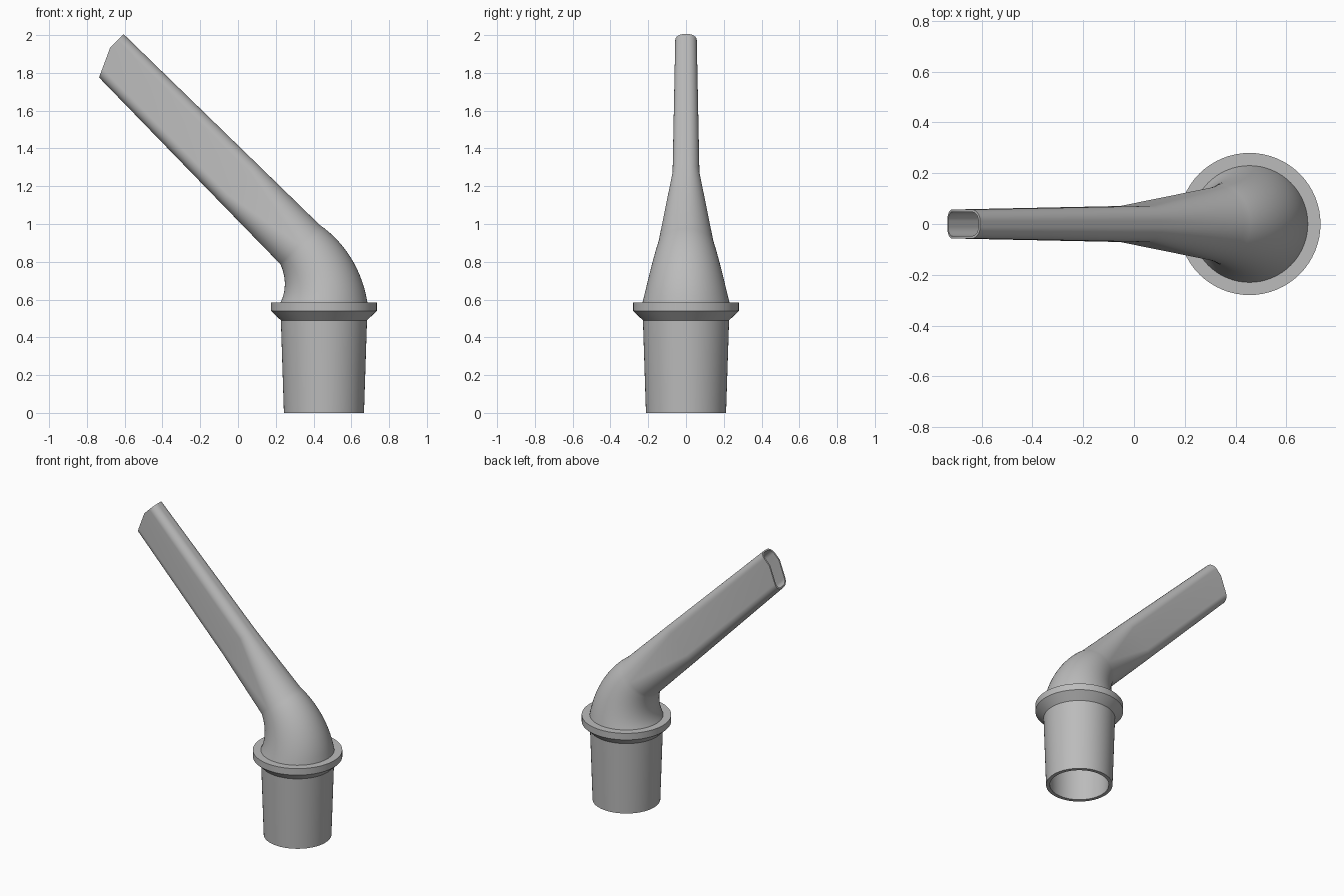
import bpy
import bmesh
from math import sin, cos, pi, radians
from mathutils import Vector

cube = bpy.data.objects.get("Cube")
if cube:
    bpy.data.objects.remove(cube, do_unlink=True)

grey = bpy.data.materials.new("plain grey")
grey.use_nodes = True
grey.diffuse_color = (0.5, 0.5, 0.5, 1)
grey.node_tree.nodes["Principled BSDF"].inputs["Base Color"].default_value = (0.5, 0.5, 0.5, 1)

ARC = 16            # steps per quarter of a section
BASE = Vector((0.455, 0, 0))
COLLAR_TOP = 0.585
BEND = 0.434        # radius of the elbow's centre line
KINK = 0.028        # where the slanted tip cut starts, across the section


def section(centre, angle, a, b, r, tip_slant=0.0):
    """Rounded-rectangle ring, leaning by angle towards -x; a circle if a = b = r."""
    across = Vector((cos(angle), 0, sin(angle)))
    along = Vector((-sin(angle), 0, cos(angle)))
    points = []
    for q, (su, sv) in enumerate(((1, 1), (-1, 1), (-1, -1), (1, -1))):
        for i in range(ARC + 1):
            t = (q + i / ARC) * pi / 2
            points.append((su * (a - r) + r * cos(t), sv * (b - r) + r * sin(t)))
        if q in (0, 2):     # extra point on each flat side
            points.append((min(KINK, a - r), sv * b))
    return [centre + across * u + Vector((0, v, 0)) - along * max(0, KINK - u) * tip_slant
            for u, v in points]


def circle(z, r):
    return section(BASE + Vector((0, 0, z)), 0, r, r, r)


def loft(name, rings):
    """Skin the rings in order."""
    bm = bmesh.new()
    loops = [[bm.verts.new(p) for p in ring] for ring in rings]
    for low, high in zip(loops, loops[1:]):
        n = len(low)
        for i in range(n):
            j = (i + 1) % n
            bm.faces.new((low[i], low[j], high[j], high[i]))
    bmesh.ops.remove_doubles(bm, verts=bm.verts, dist=0.0001)
    mesh = bpy.data.meshes.new(name)
    bm.to_mesh(mesh)
    bm.free()
    mesh.materials.append(grey)
    obj = bpy.data.objects.new(name, mesh)
    bpy.context.collection.objects.link(obj)
    bpy.ops.object.select_all(action="DESELECT")
    obj.select_set(True)
    bpy.context.view_layer.objects.active = obj
    bpy.ops.object.shade_smooth_by_angle(angle=radians(30))
    return obj


# Tapered hollow socket with its chamfered collar
loft("socket_with_collar", [circle(z, r) for z, r in (
    (COLLAR_TOP, 0.208), (0, 0.188), (0, 0.212), (0.49, 0.228),
    (0.54, 0.28), (COLLAR_TOP, 0.28), (COLLAR_TOP, 0.23))])


def spout_wall(inset):
    """Rings of the elbow and flattened nozzle, shrunk by a wall thickness."""
    rings = []
    steps = 14
    for i in range(steps + 1):
        t = i / steps
        angle = t * pi / 4
        r = 0.23 + (0.147 - 0.23) * t - inset
        centre = BASE + Vector((BEND * (cos(angle) - 1), 0, COLLAR_TOP + BEND * sin(angle)))
        rings.append(section(centre, angle, r, r, r))
    axis = Vector((-1, 0, 1)).normalized()
    # distance from the elbow, half height, half width, corner radius, tip slant, wall
    for dist, a, b, r, slant, wall in ((0.455, 0.141, 0.071, 0.06, 0, 0.7),
                                       (1.448, 0.127, 0.057, 0.046, 0.458, 0.45)):
        w = inset * wall
        rings.append(section(centre + axis * dist, angle, a - w, b - w, r - w, slant))
    return rings


# Bent spout: outer wall up to the tip, inner wall back down
loft("bent_flat_spout", spout_wall(0) + spout_wall(0.022)[::-1])
